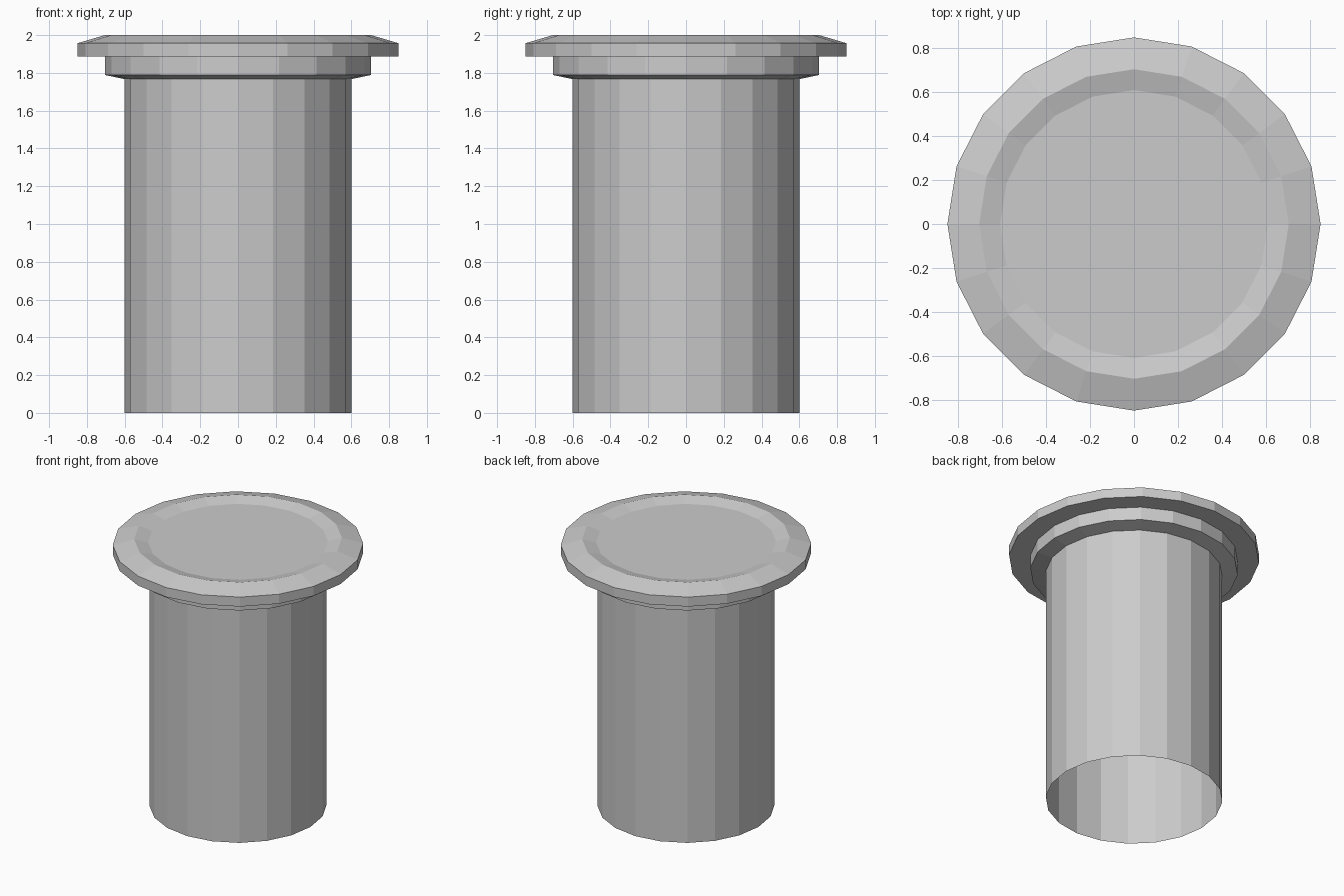
import bpy, bmesh
from math import cos, sin, tau

if "Cube" in bpy.data.objects:
    bpy.data.objects.remove(bpy.data.objects["Cube"])

SIDES = 20

# Outline (radius, height): open tube foot, collar, wide rim, shallow dished lid
PROFILE = [(0.60, 0.0), (0.60, 1.767), (0.705, 1.789), (0.705, 1.886),
           (0.85, 1.886), (0.85, 1.957), (0.705, 2.0), (0.61, 1.975)]


def lathe(name, profile, sides):
    bm = bmesh.new()
    rings = [[bm.verts.new((r * cos(tau * i / sides), r * sin(tau * i / sides), z))
              for i in range(sides)] for r, z in profile]
    for low, high in zip(rings, rings[1:]):
        for i in range(sides):
            j = (i + 1) % sides
            bm.faces.new((low[i], low[j], high[j], high[i]))
    bm.faces.new(rings[-1])  # flat lid centre
    mesh = bpy.data.meshes.new(name)
    bm.to_mesh(mesh)
    bm.free()
    obj = bpy.data.objects.new(name, mesh)
    bpy.context.collection.objects.link(obj)
    return obj


# Flat-shaded pipe with flanged top, open underneath
lathe("flanged_pipe", PROFILE, SIDES)
